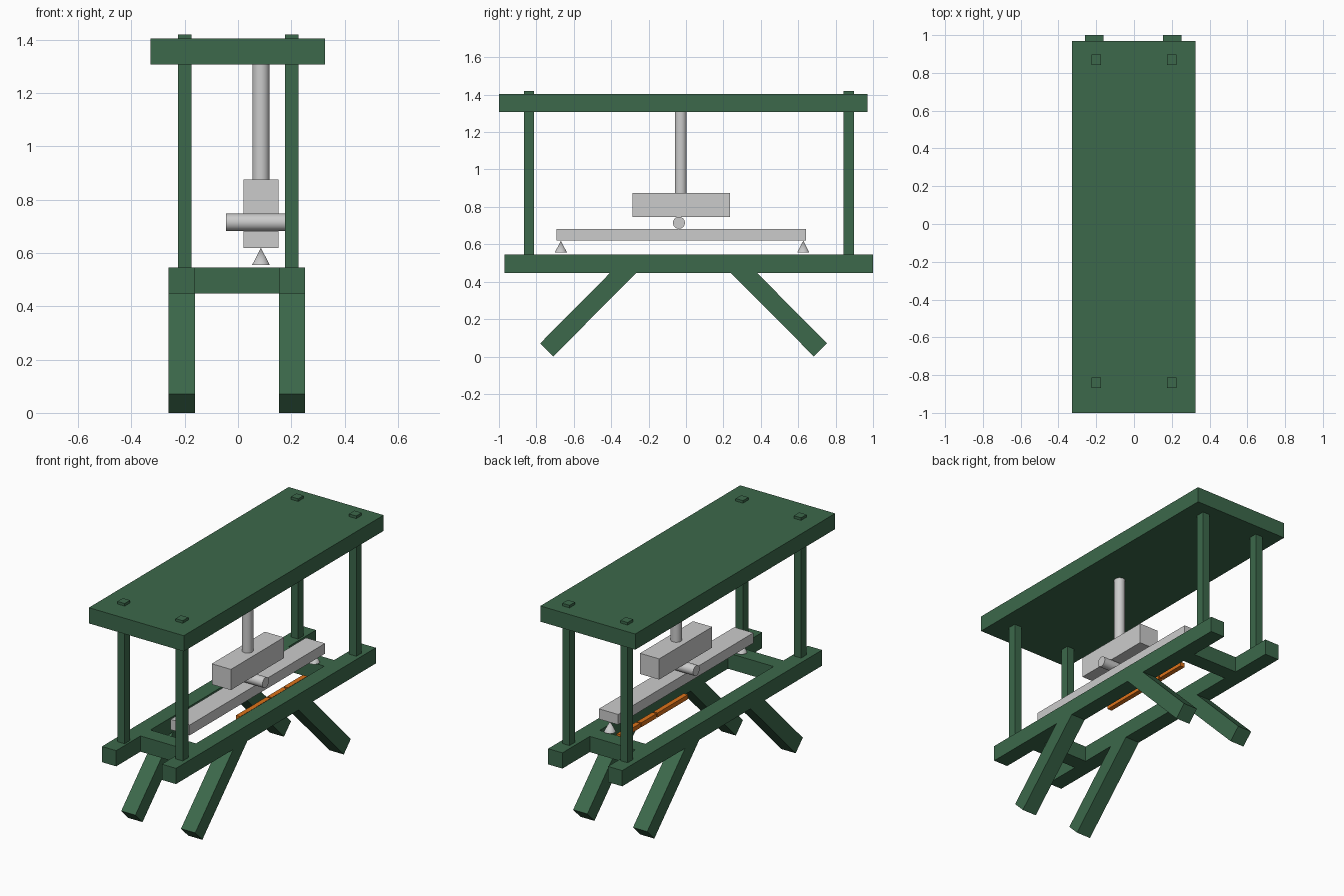
import bpy
import bmesh
from mathutils import Matrix, Vector

cube = bpy.data.objects.get("Cube")
if cube:
    bpy.data.objects.remove(cube, do_unlink=True)


def material(name, rgb):
    m = bpy.data.materials.new(name)
    m.use_nodes = True
    m.diffuse_color = (*rgb, 1)
    m.node_tree.nodes["Principled BSDF"].inputs["Base Color"].default_value = (*rgb, 1)
    return m


GREEN = material("frame green", (0.045, 0.14, 0.07))
GREY = material("light grey", (0.6, 0.6, 0.6))
ORANGE = material("orange", (0.72, 0.17, 0.01))


def finish(name, bm, mat):
    bmesh.ops.recalc_face_normals(bm, faces=bm.faces)
    mesh = bpy.data.meshes.new(name)
    bm.to_mesh(mesh)
    bm.free()
    mesh.materials.append(mat)
    obj = bpy.data.objects.new(name, mesh)
    bpy.context.collection.objects.link(obj)
    return obj


def box(name, xs, ys, zs, mat):
    bm = bmesh.new()
    lo, hi = Vector((xs[0], ys[0], zs[0])), Vector((xs[1], ys[1], zs[1]))
    size = Matrix.Diagonal((*(hi - lo), 1))
    bmesh.ops.create_cube(bm, size=1, matrix=Matrix.Translation((lo + hi) / 2) @ size)
    return finish(name, bm, mat)


def round_part(name, centre, r1, r2, depth, mat, axis="Z"):
    bm = bmesh.new()
    turn = Matrix.Rotation(1.5707963, 4, "Y") if axis == "X" else Matrix()
    bmesh.ops.create_cone(bm, cap_ends=True, segments=32, radius1=r1, radius2=r2,
                          depth=depth, matrix=Matrix.Translation(centre) @ turn)
    obj = finish(name, bm, mat)
    bpy.ops.object.select_all(action="DESELECT")
    obj.select_set(True)
    bpy.context.view_layer.objects.active = obj
    bpy.ops.object.shade_smooth_by_angle()
    return obj


def extrude_profile(name, profile, xs, mat):
    bm = bmesh.new()
    face = bm.faces.new([bm.verts.new((xs[0], y, z)) for y, z in profile])
    new = bmesh.ops.extrude_face_region(bm, geom=[face])["geom"]
    verts = [v for v in new if isinstance(v, bmesh.types.BMVert)]
    bmesh.ops.translate(bm, verts=verts, vec=(xs[1] - xs[0], 0, 0))
    return finish(name, bm, mat)


# Base frame, splayed legs and posts
RAIL_Z = (0.447, 0.545)
ROOF_Z = (1.306, 1.404)
rails = {"right": (-0.26, -0.162), "left": (0.153, 0.251)}
posts = {"right": (-0.225, -0.175), "left": (0.176, 0.226)}
for side, xs in rails.items():
    box(f"{side}_rail", xs, (-0.97, 1.0), RAIL_Z, GREEN)
    for end, s, shift in (("front", -1, 0), ("back", 1, -0.026)):
        leg = [(0.78, 0.07), (0.71, 0.0), (0.266, RAIL_Z[0]), (0.406, RAIL_Z[0])]
        extrude_profile(f"{end}_{side}_leg", [(s * (y + shift), z) for y, z in leg],
                        xs, GREEN)
    for end, y in (("front", -0.84), ("back", 0.87)):
        box(f"{end}_{side}_post", posts[side], (y - 0.027, y + 0.027),
            (RAIL_Z[1], 1.42), GREEN)

for end, ys in (("front", (-0.73, -0.632)), ("back", (0.632, 0.73))):
    box(f"{end}_crossbar", (rails["right"][1], rails["left"][0]), ys, RAIL_Z, GREEN)

# Roof slab
box("roof_slab", (-0.329, 0.326), (-1.0, 0.97), ROOF_Z, GREEN)

# Press: piston, block and loading roller
MID_X = 0.086
HALF = (MID_X - 0.066, MID_X + 0.066)
round_part("piston", (MID_X, -0.028, 1.09), 0.032, 0.032, 0.432, GREY)
box("press_block", HALF, (-0.287, 0.236), (0.746, 0.875), GREY)
round_part("loading_roller", (MID_X, -0.038, 0.715), 0.032, 0.032, 0.262, GREY, "X")

# Test beam on cone supports
box("test_beam", HALF, (-0.693, 0.641), (0.619, 0.683), GREY)
for end, y in (("front", -0.669), ("back", 0.627)):
    round_part(f"{end}_support", (MID_X, y, 0.587), 0.033, 0.0, 0.064, GREY)

# Orange gauge strip in sections
for i, ys in enumerate(((-0.12, 0.18), (0.19, 0.34), (0.35, 0.54))):
    box(f"gauge_strip_{i + 1}", (0.07, 0.1), ys, (0.475, 0.503), ORANGE)
